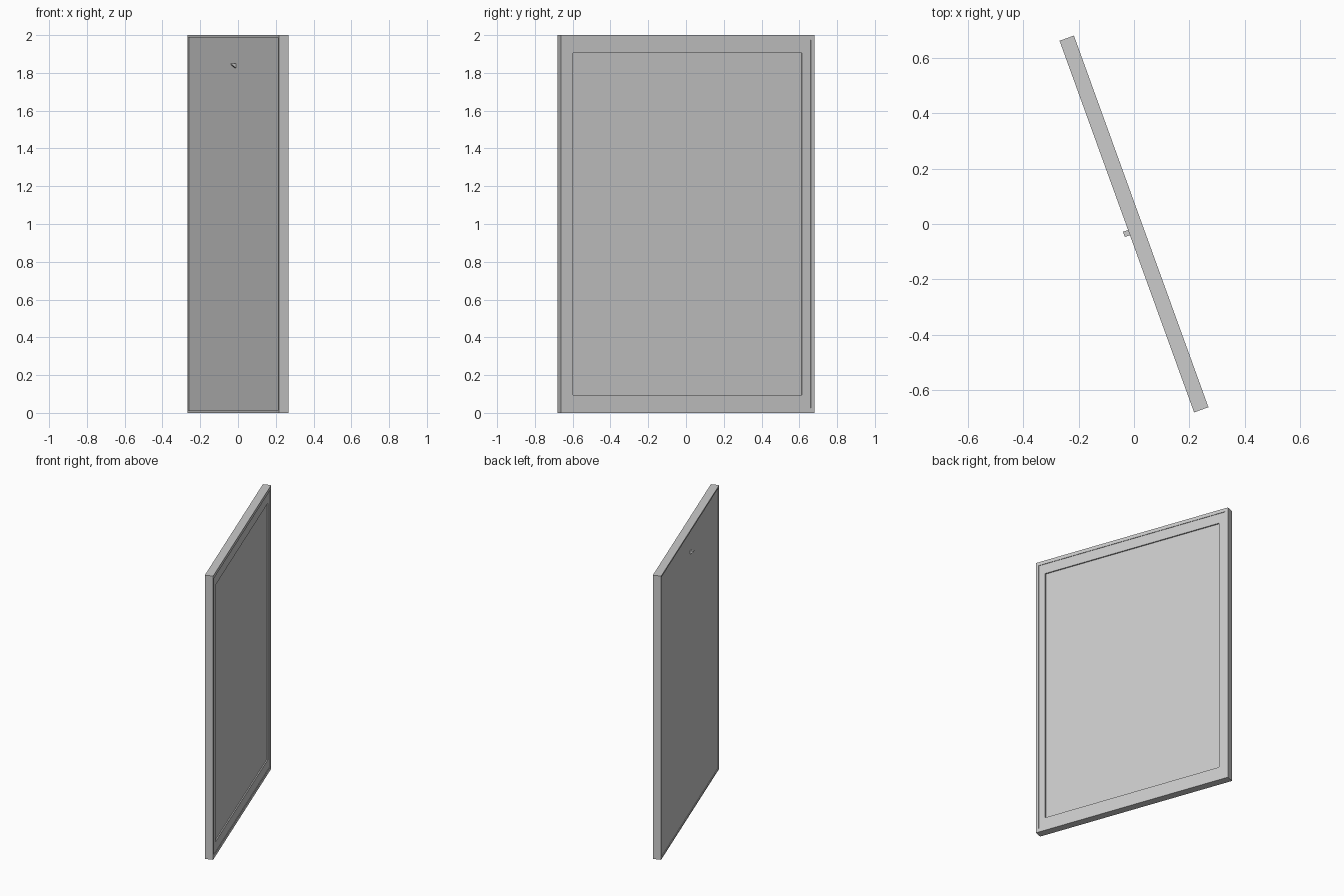
import bpy, bmesh, math
from mathutils import Matrix

LENGTH, THICK, HEIGHT = 1.425, 0.055, 2.0
TURN = Matrix.Rotation(math.radians(19.9), 4, 'Z')

cube = bpy.data.objects.get("Cube")
if cube:
    bpy.data.objects.remove(cube)

grey = bpy.data.materials.new("plain grey")
grey.use_nodes = True
COLOUR = (0.6, 0.6, 0.6, 1)
grey.diffuse_color = COLOUR
grey.node_tree.nodes["Principled BSDF"].inputs["Base Color"].default_value = COLOUR


def add_object(name, bm):
    bmesh.ops.recalc_face_normals(bm, faces=bm.faces)
    mesh = bpy.data.meshes.new(name)
    bm.to_mesh(mesh)
    bm.free()
    mesh.materials.append(grey)
    obj = bpy.data.objects.new(name, mesh)
    obj.matrix_world = TURN
    bpy.context.collection.objects.link(obj)
    return obj


def sink(bm, side, border_y, border_z, depth):
    """Inset the panel facing +x or -x and push it into the slab."""
    face = max((f for f in bm.faces if abs(f.normal.x) > 0.9),
               key=lambda f: f.normal.x * side * 10
               - abs(f.calc_center_median().y) - abs(f.calc_center_median().z - HEIGHT / 2))
    ys = max(v.co.y for v in face.verts)
    zs = max(v.co.z for v in face.verts) - HEIGHT / 2
    # Inset first, then set the new rim to the wanted widths
    bmesh.ops.inset_individual(bm, faces=[face], thickness=0.005)
    for v in face.verts:
        v.co.y = math.copysign(ys - border_y, v.co.y)
        v.co.z = HEIGHT / 2 + math.copysign(zs - border_z, v.co.z - HEIGHT / 2)
    # Straight walls down to the sunken panel
    bmesh.ops.inset_individual(bm, faces=[face], thickness=0.0005)
    for v in face.verts:
        v.co.x -= side * depth
    bm.normal_update()


# Slab with a stepped frame on one side and a thin rim on the other
bm = bmesh.new()
bmesh.ops.create_cube(bm, size=1)
bmesh.ops.scale(bm, vec=(THICK, LENGTH, HEIGHT), verts=bm.verts)
bmesh.ops.translate(bm, vec=(0, 0, HEIGHT / 2), verts=bm.verts)
bm.normal_update()
sink(bm, 1, 0.02, 0.025, 0.003)
sink(bm, 1, 0.047, 0.07, 0.008)
sink(bm, -1, 0.012, 0.012, 0.004)
add_object("framed_panel", bm)

# Small wedge hook near the top of the rear side
bm = bmesh.new()
profile = [(-0.022, 1.85), (-0.052, 1.85), (-0.05, 1.842), (-0.022, 1.822)]
face = bm.faces.new([bm.verts.new((x + 0.005, -0.033, z)) for x, z in profile])
ext = bmesh.ops.extrude_face_region(bm, geom=[face])
bmesh.ops.translate(bm, vec=(0, 0.02, 0),
                    verts=[g for g in ext["geom"] if isinstance(g, bmesh.types.BMVert)])
add_object("hanging_hook", bm)
